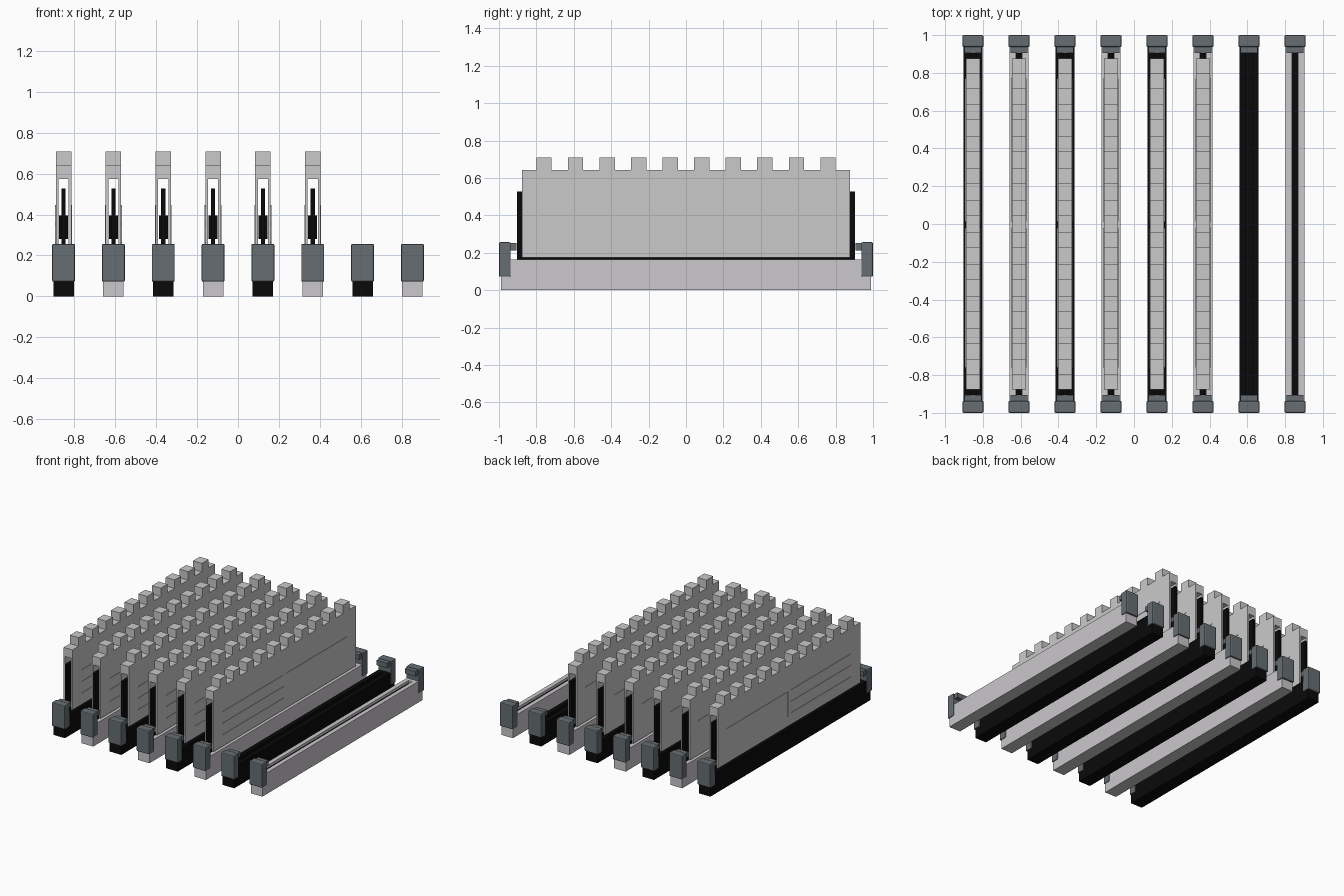
import bpy, bmesh
from mathutils import Matrix, Vector

cube = bpy.data.objects.get("Cube")
if cube:
    bpy.data.objects.remove(cube, do_unlink=True)


def material(name, rgb):
    m = bpy.data.materials.new(name)
    m.use_nodes = True
    m.diffuse_color = (*rgb, 1)
    bsdf = m.node_tree.nodes["Principled BSDF"]
    bsdf.inputs["Base Color"].default_value = (*rgb, 1)
    bsdf.inputs["Roughness"].default_value = 0.6
    return m


SILVER = material("silver metal", (0.59, 0.59, 0.59))
WHITE = material("off white plastic", (0.6, 0.58, 0.6))
BLACK = material("black plastic", (0.003, 0.003, 0.003))
GREY = material("blue grey plastic", (0.135, 0.155, 0.17))


def boxes(name, mat, x, spans, bevel=0):
    """One object made of boxes, each given as x, y and z ranges."""
    bm = bmesh.new()
    for span in spans:
        lo, hi = Vector([s[0] for s in span]), Vector([s[1] for s in span])
        move = Matrix.Translation((lo + hi) / 2)
        bmesh.ops.create_cube(bm, size=1, matrix=move @ Matrix.Diagonal((*(hi - lo), 1)))
    me = bpy.data.meshes.new(name)
    bm.to_mesh(me)
    bm.free()
    me.materials.append(mat)
    ob = bpy.data.objects.new(name, me)
    ob.location.x = x
    bpy.context.collection.objects.link(ob)
    if bevel:
        mod = ob.modifiers.new("rounded edges", "BEVEL")
        mod.width, mod.segments = bevel, 2
    return ob


def sym(h):
    return (-h, h)


def rng(a, b, side):
    """Range mirrored to the given side."""
    return tuple(sorted((a * side, b * side)))


def extrude_profile(name, mat, x, half, half_length):
    """Extrude a mirrored x-z profile along y."""
    profile = half + [(-px, pz) for px, pz in reversed(half)]
    bm = bmesh.new()
    face = bm.faces.new([bm.verts.new((px, -half_length, pz)) for px, pz in profile])
    ext = bmesh.ops.extrude_face_region(bm, geom=[face])
    moved = [v for v in ext["geom"] if isinstance(v, bmesh.types.BMVert)]
    bmesh.ops.translate(bm, verts=moved, vec=(0, 2 * half_length, 0))
    bmesh.ops.recalc_face_normals(bm, faces=bm.faces)
    me = bpy.data.meshes.new(name)
    bm.to_mesh(me)
    bm.free()
    me.materials.append(mat)
    ob = bpy.data.objects.new(name, me)
    ob.location.x = x
    bpy.context.collection.objects.link(ob)


def slot(x, mat):
    # Long channel with an open groove
    extrude_profile("slot_body", mat, x,
                    [(0.05, 0), (0.05, 0.165), (0.016, 0.165), (0.016, 0.12)], 0.905)
    boxes("slot_contacts", BLACK, x, [(sym(0.0155), sym(0.904), (0.115, 0.145))])
    ends = []
    for s in (-1, 1):
        ends.append((sym(0.05), rng(0.905, 0.938, s), (0, 0.165)))
        ends.append((sym(0.05), rng(0.938, 0.988, s), (0, 0.08)))
    boxes("slot_ends", mat, x, ends)
    # Locking clips with their inner tabs
    for s, side in ((-1, "front"), (1, "back")):
        boxes(side + "_clip", GREY, x, [(sym(0.056), rng(0.937, 1.0, s), (0.072, 0.257))], 0.007)
        boxes(side + "_clip_tab", GREY, x, [(sym(0.045), rng(0.905, 0.94, s), (0.213, 0.252))])


def module(x):
    # Circuit board and chips
    boxes("circuit_board", BLACK, x, [(sym(0.01), sym(0.904), (0.14, 0.528))])
    boxes("memory_chips", BLACK, x, [(sym(0.022), sym(0.86), (0.28, 0.395))])
    # Heat spreader as an upside-down channel
    extrude_profile("heat_spreader", SILVER, x,
                    [(0.038, 0.643), (0.038, 0.174), (0.025, 0.174), (0.025, 0.575)], 0.877)
    boxes("spreader_teeth", SILVER, x,
          [(sym(0.038), (c - 0.041, c + 0.041), (0.64, 0.709))
           for c in [0.1687 * (i - 4.5) for i in range(10)]])
    # Shallow ribs on both faces
    ribs = []
    for s in (-1, 1):
        skin = rng(0.037, 0.041, s)
        ribs += [(skin, (-0.76, -0.02), (z, z + 0.006)) for z in (0.26, 0.35, 0.44)]
        ribs.append((skin, (0.02, 0.77), (0.44, 0.446)))
        ribs.append((skin, (0.014, 0.02), (0.25, 0.446)))
    boxes("spreader_ribs", SILVER, x, ribs)


# Eight slots in alternating colours, the first six filled
for i in range(8):
    x = 0.2436 * (i - 3.5)
    slot(x, WHITE if i % 2 else BLACK)
    if i < 6:
        module(x)
